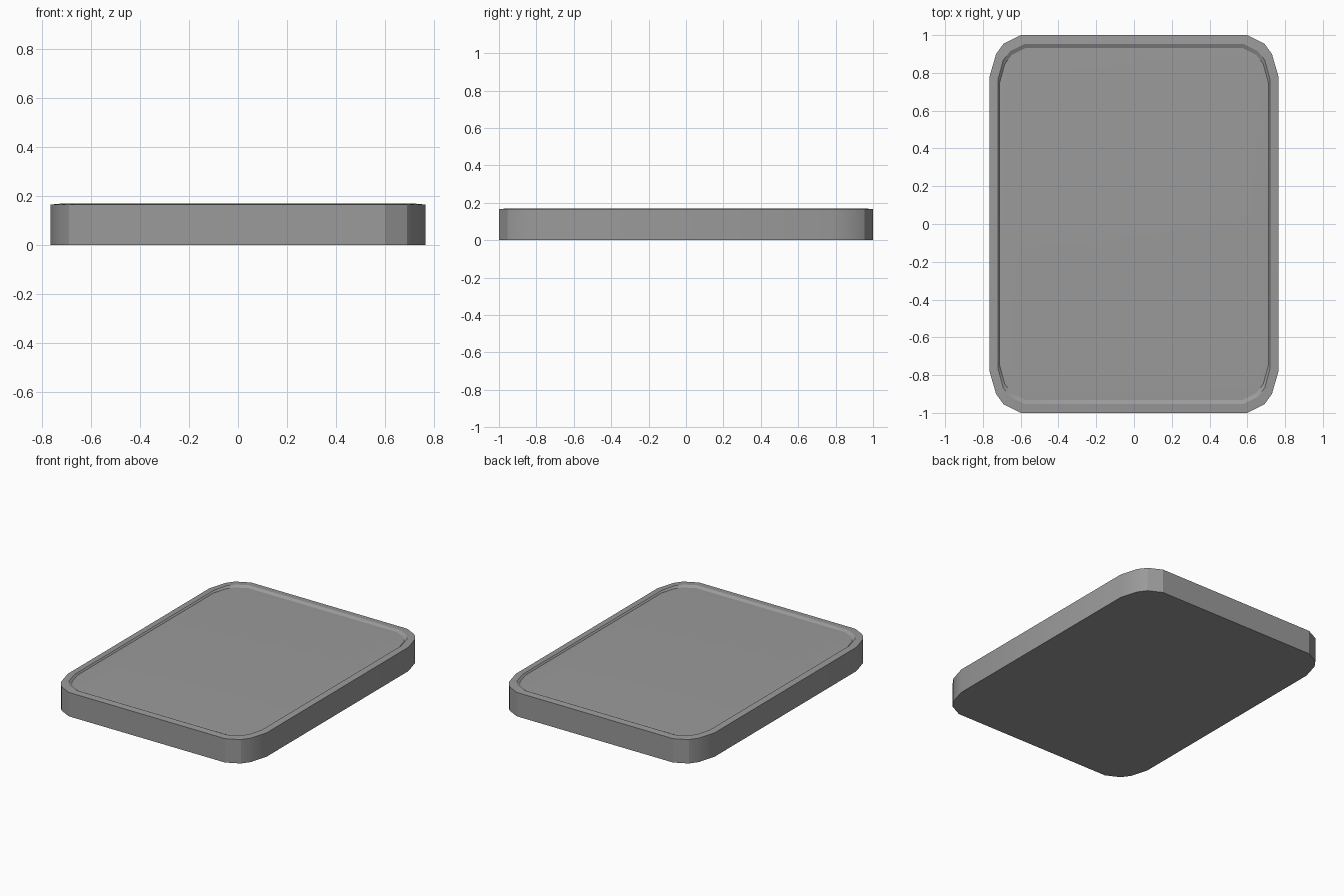
import bpy, bmesh

if "Cube" in bpy.data.objects:
    bpy.data.objects.remove(bpy.data.objects["Cube"])

# Quarter outlines of the rounded rectangle: outer edge and inner rim edge
OUTER = [(0.765, 0.78), (0.73, 0.90), (0.69, 0.955), (0.60, 1.0)]
INNER = [(0.72, 0.765), (0.692, 0.868), (0.655, 0.915), (0.58, 0.953)]


def ring(bm, quarter, z, inset=(0, 0)):
    """Mirror a quarter outline into a closed loop at height z."""
    q = [(x - inset[0], y - inset[1]) for x, y in quarter]
    pts = q + [(-x, y) for x, y in reversed(q)]
    pts += [(-x, -y) for x, y in q] + [(x, -y) for x, y in reversed(q)]
    return [bm.verts.new((x, y, z)) for x, y in pts]


bm = bmesh.new()
loops = [
    ring(bm, OUTER, 0.0),                    # base
    ring(bm, OUTER, 0.166),                  # side wall
    ring(bm, INNER, 0.17),                   # gently sloped rim
    ring(bm, INNER, 0.159, (0.008, 0.020)),  # groove bottom
    ring(bm, INNER, 0.161, (0.030, 0.075)),  # floor edge
]
for a, b in zip(loops, loops[1:]):
    n = len(a)
    for i in range(n):
        j = (i + 1) % n
        bm.faces.new((a[i], a[j], b[j], b[i]))
bm.faces.new(list(reversed(loops[0])))
bm.faces.new(loops[-1])
bmesh.ops.recalc_face_normals(bm, faces=bm.faces)

mesh = bpy.data.meshes.new("shallow_tray")
bm.to_mesh(mesh)
bm.free()
tray = bpy.data.objects.new("shallow_tray", mesh)
bpy.context.collection.objects.link(tray)

# Dark grey finish
grey = bpy.data.materials.new("dark_grey")
grey.diffuse_color = (0.325, 0.325, 0.325, 1)
grey.use_nodes = True
grey.node_tree.nodes["Principled BSDF"].inputs["Base Color"].default_value = grey.diffuse_color
mesh.materials.append(grey)

# Smooth rounded corners, crisp rim and groove edges
bpy.context.view_layer.objects.active = tray
tray.select_set(True)
bpy.ops.object.shade_smooth_by_angle(angle=0.45)
